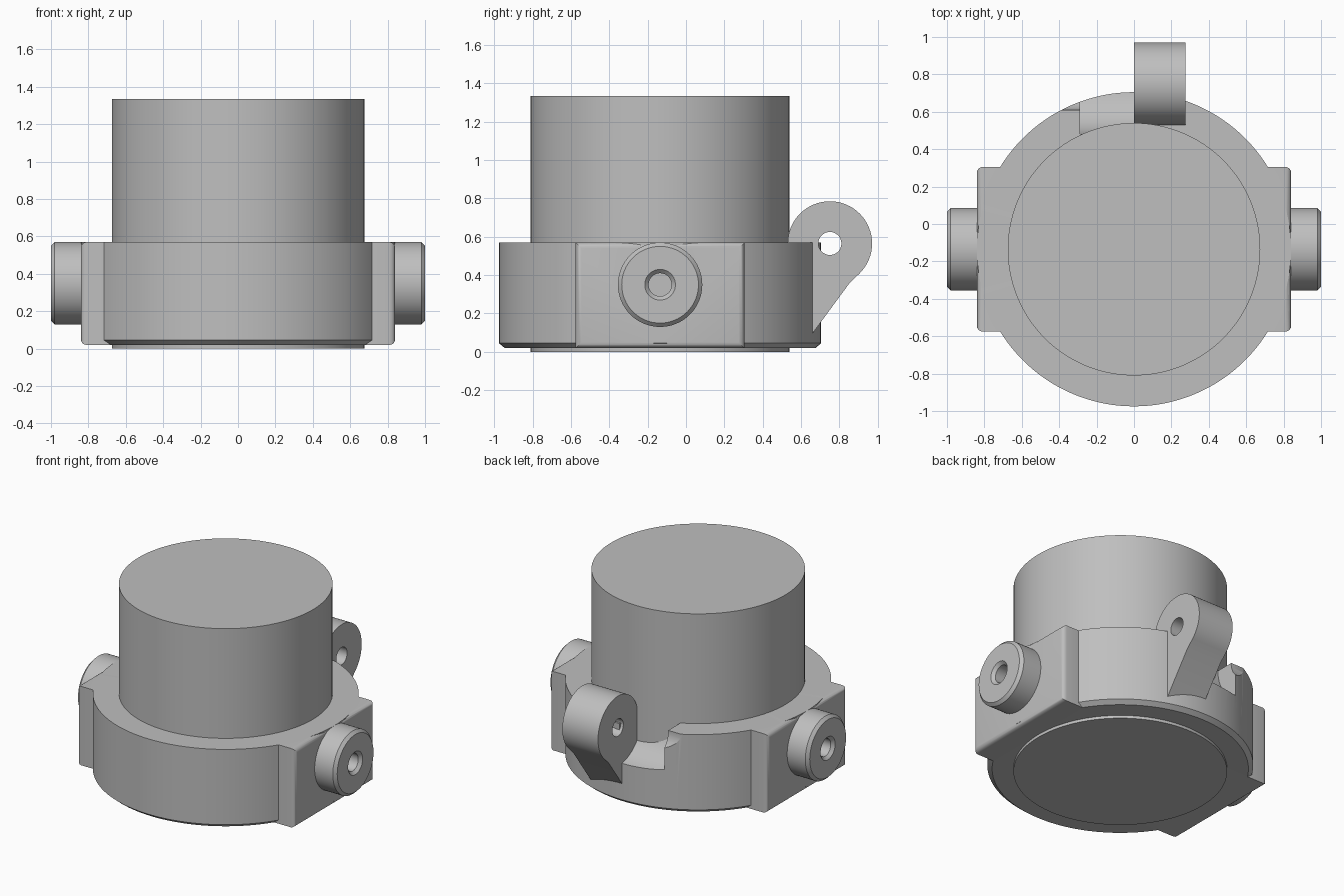
import bpy, bmesh, math
from mathutils import Matrix, Vector

if "Cube" in bpy.data.objects:
    bpy.data.objects.remove(bpy.data.objects["Cube"])

CY = -0.135            # y of the main axis
HINGE = (0.75, 0.565)  # y, z of the hinge axis

grey = bpy.data.materials.new("plain grey")
grey.diffuse_color = (0.52, 0.52, 0.52, 1)
grey.use_nodes = True
grey.node_tree.nodes["Principled BSDF"].inputs["Base Color"].default_value = grey.diffuse_color


def finish(name, bm):
    bmesh.ops.recalc_face_normals(bm, faces=bm.faces)
    me = bpy.data.meshes.new(name)
    bm.to_mesh(me)
    bm.free()
    me.materials.append(grey)
    ob = bpy.data.objects.new(name, me)
    bpy.context.collection.objects.link(ob)
    return ob


def lathe(name, profile, matrix, n=96):
    """Revolve (radius, height) points about z; ends lie on the axis."""
    bm = bmesh.new()
    vs = [bm.verts.new((r, 0, h)) for r, h in profile]
    es = [bm.edges.new(p) for p in zip(vs, vs[1:])]
    bmesh.ops.spin(bm, geom=vs + es, cent=(0, 0, 0), axis=(0, 0, 1),
                   angle=2 * math.pi, steps=n, use_duplicate=False)
    bmesh.ops.remove_doubles(bm, verts=bm.verts, dist=1e-5)
    bm.transform(matrix)
    return finish(name, bm)


def extrude_x(name, outline, x0, x1):
    """Extrude a (y, z) outline from x0 to x1."""
    bm = bmesh.new()
    f = bm.faces.new([bm.verts.new((x0, y, z)) for y, z in outline])
    g = bmesh.ops.extrude_face_region(bm, geom=[f])["geom"]
    bmesh.ops.translate(bm, vec=(x1 - x0, 0, 0),
                        verts=[v for v in g if isinstance(v, bmesh.types.BMVert)])
    return finish(name, bm)


def arc(r, a0, a1, n):
    return [(HINGE[0] + r * math.cos(math.radians(a0 + (a1 - a0) * i / n)),
             HINGE[1] + r * math.sin(math.radians(a0 + (a1 - a0) * i / n)))
            for i in range(n + 1)]


def boolean(ob, tool, op):
    m = ob.modifiers.new(op.lower(), 'BOOLEAN')
    m.operation, m.object, m.solver = op, tool, 'EXACT'
    bpy.context.view_layer.objects.active = ob
    bpy.ops.object.modifier_apply(modifier=m.name)
    bpy.data.objects.remove(tool)


upright = Matrix.Translation((0, CY, 0))

# central cylinder
lathe("central_cylinder", [(0, 0), (0.675, 0), (0.675, 1.335), (0, 1.335)], upright, 128)

# collar with chamfered lower rim
collar = lathe("collar", [(0, 0.02), (0.81, 0.02), (0.84, 0.045), (0.84, 0.57), (0, 0.57)],
               upright, 128)

# rounded block crossing the collar, giving a flat pad on each side
bm = bmesh.new()
bmesh.ops.create_cube(bm, size=1)
bm.transform(Matrix.Translation((0, CY, 0.295)) @ Matrix.Diagonal((1.68, 0.88, 0.55, 1)))
edges = [e for e in bm.edges
         if not all(v.co.z > 0.5 for v in e.verts)
         and (abs(e.verts[0].co.x - e.verts[1].co.x) < 0.1)]
edges += [e for e in bm.edges if all(v.co.z > 0.5 for v in e.verts)
          and abs(e.verts[0].co.x - e.verts[1].co.x) < 0.1]
bmesh.ops.bevel(bm, geom=edges, offset=0.03, segments=4, profile=0.5, affect='EDGES')
boolean(collar, finish("pads", bm), 'UNION')

# hinge clearance cut into the back of the collar, with a shallow step beside it
boolean(collar, extrude_x("clearance", arc(0.27, 0, 355, 71), -0.29, 0.02), 'DIFFERENCE')
boolean(collar, extrude_x("step", arc(0.14, 0, 355, 71), -0.5, -0.28), 'DIFFERENCE')

# hinge lug with cross hole
lug = extrude_x("hinge_lug", arc(0.22, -45, 180, 40)
                + [(0.53, 0.09), (0.655, 0.09), (0.85, 0.355)], 0, 0.275)
boolean(lug, extrude_x("pin_hole", arc(0.06, 0, 350, 35), -0.1, 0.4), 'DIFFERENCE')

# side bosses with countersunk holes
boss = [(0, 0.88), (0.06, 0.88), (0.06, 0.98), (0.08, 1.0), (0.2, 1.0),
        (0.22, 0.98), (0.22, 0.78), (0, 0.78)]
for side, label in ((1, "right"), (-1, "left")):
    m = Matrix.Translation((0, CY, 0.35)) @ Matrix.Rotation(side * math.pi / 2, 4, 'Y')
    lathe(label + "_boss", boss, m, 64)

# smooth curved sides, keep edges sharp
bpy.ops.object.select_all(action='DESELECT')
for ob in bpy.context.scene.objects:
    ob.select_set(True)
    bpy.context.view_layer.objects.active = ob
bpy.ops.object.shade_smooth_by_angle(angle=math.radians(28))
